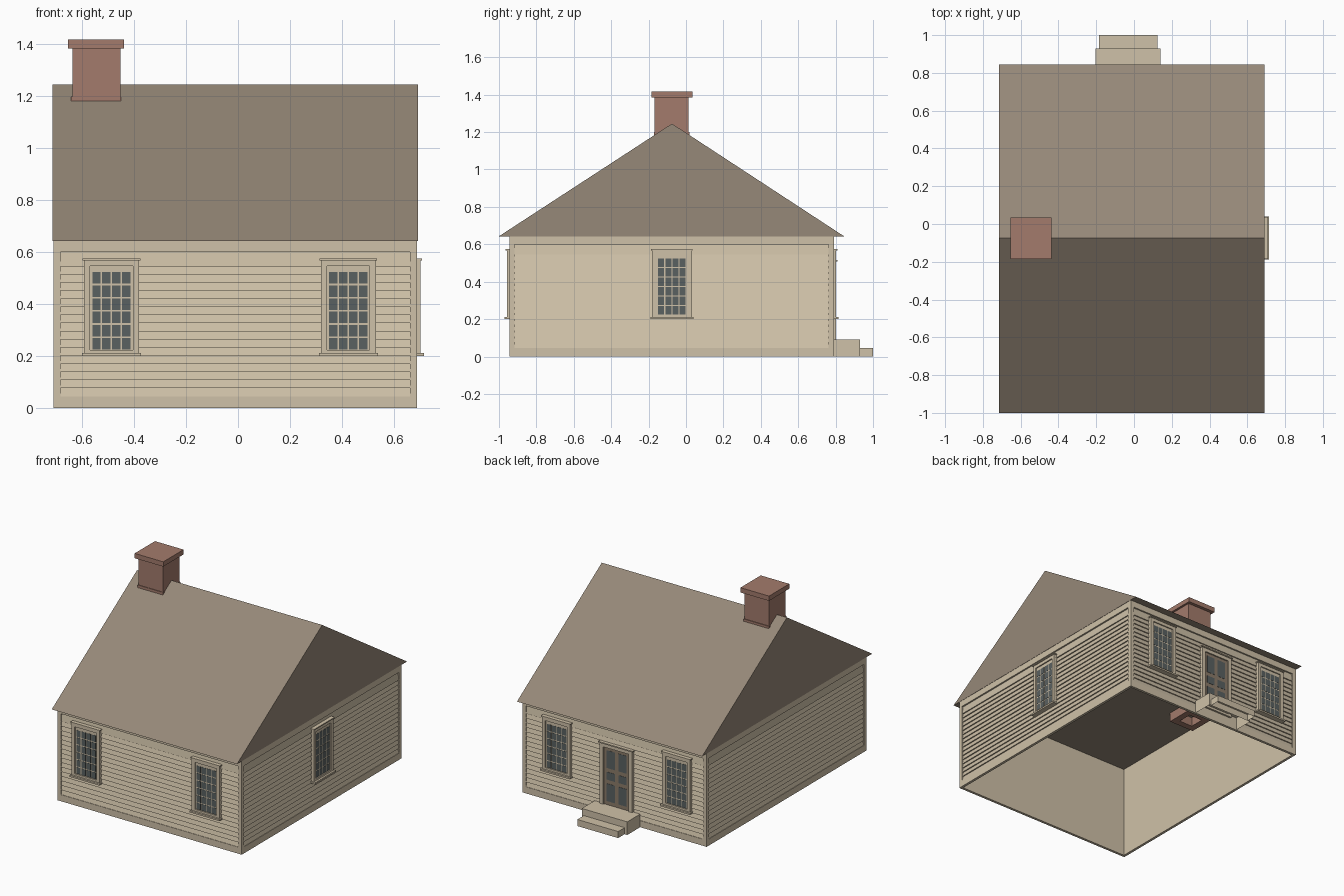
import bpy, bmesh

cube = bpy.data.objects.get("Cube")
if cube:
    bpy.data.objects.remove(cube, do_unlink=True)


def material(name, rgb):
    lin = [((c / 255 + 0.055) / 1.055) ** 2.4 for c in rgb] + [1.0]
    m = bpy.data.materials.new(name)
    m.use_nodes = True
    m.diffuse_color = lin
    m.node_tree.nodes["Principled BSDF"].inputs["Base Color"].default_value = lin
    return m


CREAM = material("cream paint", (207, 193, 168))
ROOF = material("brown shingle", (150, 136, 120))
BRICK = material("red brick", (163, 123, 108))
GLASS = material("dark glass", (90, 97, 97))
DOOR = material("door paint", (140, 124, 106))

# House extents
X0, X1, Y0, Y1, TOP = -0.71, 0.69, -0.945, 0.79, 0.645


def place(side, u, d, z):
    """Wall coordinates (along, outward, up) to model space."""
    return {"front": (u, Y0 - d, z), "back": (u, Y1 + d, z),
            "left": (X1 + d, u, z), "right": (X0 - d, u, z)}[side]


def prism(bm, a, b):
    """Solid between two matching outlines."""
    va, vb = [bm.verts.new(p) for p in a], [bm.verts.new(p) for p in b]
    n = len(va)
    faces = [bm.faces.new(va), bm.faces.new(vb[::-1])]
    for i in range(n):
        faces.append(bm.faces.new((va[i], vb[i], vb[(i + 1) % n], va[(i + 1) % n])))
    return faces


def box(bm, side, u, d, z):
    ring = [(d[0], z[0]), (d[1], z[0]), (d[1], z[1]), (d[0], z[1])]
    return prism(bm, *[[place(side, e, p, q) for p, q in ring] for e in u])


def block(bm, x, y, z):
    ring = [(y[0], z[0]), (y[1], z[0]), (y[1], z[1]), (y[0], z[1])]
    return prism(bm, *[[(e, p, q) for p, q in ring] for e in x])


def finish(bm, name, mat, open_bottom=False):
    bmesh.ops.recalc_face_normals(bm, faces=bm.faces[:])
    if open_bottom:
        down = [f for f in bm.faces if f.normal.z < -0.9]
        bmesh.ops.delete(bm, geom=down, context="FACES")
    mesh = bpy.data.meshes.new(name)
    bm.to_mesh(mesh)
    bm.free()
    mesh.materials.append(mat)
    ob = bpy.data.objects.new(name, mesh)
    bpy.context.collection.objects.link(ob)
    return ob


# Walls: thin shell, corner boards, skirt, frieze and lapped siding
PITCH, FIRST, LAST = 0.0313, 0.045, 0.60
for side in ("front", "back", "left", "right"):
    a, b = (X0, X1) if side in ("front", "back") else (Y0, Y1)
    m = 0.027
    bm = bmesh.new()
    box(bm, side, (a + 0.005, b - 0.005), (-0.018, -0.013), (0, TOP))
    for u in ((a, a + m), (b - m, b)):
        box(bm, side, u, (-0.016, 0), (0, TOP))
    for z in ((0, FIRST), (LAST, TOP)):
        box(bm, side, (a + m, b - m), (-0.016, 0), z)
    finish(bm, side + "_wall", CREAM)
    bm = bmesh.new()
    for i in range(17):
        z = FIRST + i * PITCH
        top = z + PITCH if i < 16 else LAST
        outline = [(-0.015, z), (-0.003, z), (-0.011, top), (-0.015, top)]
        prism(bm, *[[place(side, u, d, h) for d, h in outline]
                    for u in (a + m, b - m)])
    finish(bm, side + "_siding", CREAM)


def frame(bm, side, c, half, w, z0, z1, d):
    """Two jambs, head and foot around an opening."""
    for s in (-1, 1):
        u = sorted((c + s * half, c + s * (half - w)))
        box(bm, side, u, (-0.012, d), (z0, z1))
    for z in ((z0, z0 + w * 0.6), (z1 - w, z1)):
        box(bm, side, (c - half + w, c + half - w), (-0.012, d), z)


def window(name, side, c):
    bm = bmesh.new()
    frame(bm, side, c, 0.106, 0.024, 0.21, 0.57, 0.013)
    box(bm, side, (c - 0.111, c + 0.111), (-0.012, 0.019), (0.568, 0.575))
    box(bm, side, (c - 0.114, c + 0.114), (-0.012, 0.026), (0.2, 0.211))
    box(bm, side, (c - 0.085, c + 0.085), (-0.012, 0.005), (0.215, 0.555))
    finish(bm, name + "_frame", CREAM)
    # Four by six panes
    bm = bmesh.new()
    for col in range(4):
        for row in range(6):
            u = c - 0.074 + col * 0.0383
            z = 0.225 + row * 0.0508
            box(bm, side, (u, u + 0.032), (0.003, 0.0062), (z, z + 0.0445))
    finish(bm, name + "_panes", GLASS)


for side in ("front", "back"):
    window(side + "_window_right", side, -0.487)
    window(side + "_window_left", side, 0.425)
window("side_window", "left", -0.075)

# Back door with panels
DC = -0.03
bm = bmesh.new()
frame(bm, "back", DC, 0.123, 0.026, 0.07, 0.51, 0.013)
box(bm, "back", (DC - 0.13, DC + 0.13), (-0.012, 0.02), (0.508, 0.516))
finish(bm, "door_frame", CREAM)
bm = bmesh.new()
box(bm, "back", (DC - 0.1, DC + 0.1), (-0.012, 0.004), (0.08, 0.49))
finish(bm, "door_leaf", DOOR)
bm = bmesh.new()
for s in (-1, 1):
    u = sorted((DC + s * 0.013, DC + s * 0.075))
    for z in ((0.115, 0.235), (0.262, 0.315), (0.342, 0.463)):
        box(bm, "back", u, (0.002, 0.0055), z)
finish(bm, "door_panels", GLASS)

# Steps, open underneath
bm = bmesh.new()
block(bm, (-0.205, 0.14), (Y1, 0.93), (0, 0.09))
finish(bm, "upper_step", CREAM, True)
bm = bmesh.new()
block(bm, (-0.185, 0.125), (0.93, 1.0), (0, 0.045))
finish(bm, "lower_step", CREAM, True)

# Gabled roof with a flat ceiling
bm = bmesh.new()
gable = [(-1.0, 0.643), (0.845, 0.643), (-0.075, 1.245)]
prism(bm, *[[(x, y, z) for y, z in gable] for x in (X0 - 0.004, X1 + 0.002)])
finish(bm, "roof", ROOF)

# Chimney: hollow stack, slightly wider base, cap
bm = bmesh.new()
block(bm, (-0.638, -0.453), (-0.168, 0.013), (1.0, 1.39))
finish(bm, "chimney_stack", BRICK)
bm = bmesh.new()
xs, ys, t = (-0.642, -0.45), (-0.172, 0.018), 0.045
for x in ((xs[0], xs[0] + t), (xs[1] - t, xs[1])):
    block(bm, x, ys, (0.58, 1.2))
for y in ((ys[0], ys[0] + t), (ys[1] - t, ys[1])):
    block(bm, (xs[0] + t, xs[1] - t), y, (0.58, 1.2))
finish(bm, "chimney_base", BRICK)
bm = bmesh.new()
block(bm, (-0.655, -0.438), (-0.185, 0.035), (1.385, 1.418))
finish(bm, "chimney_cap", BRICK)
